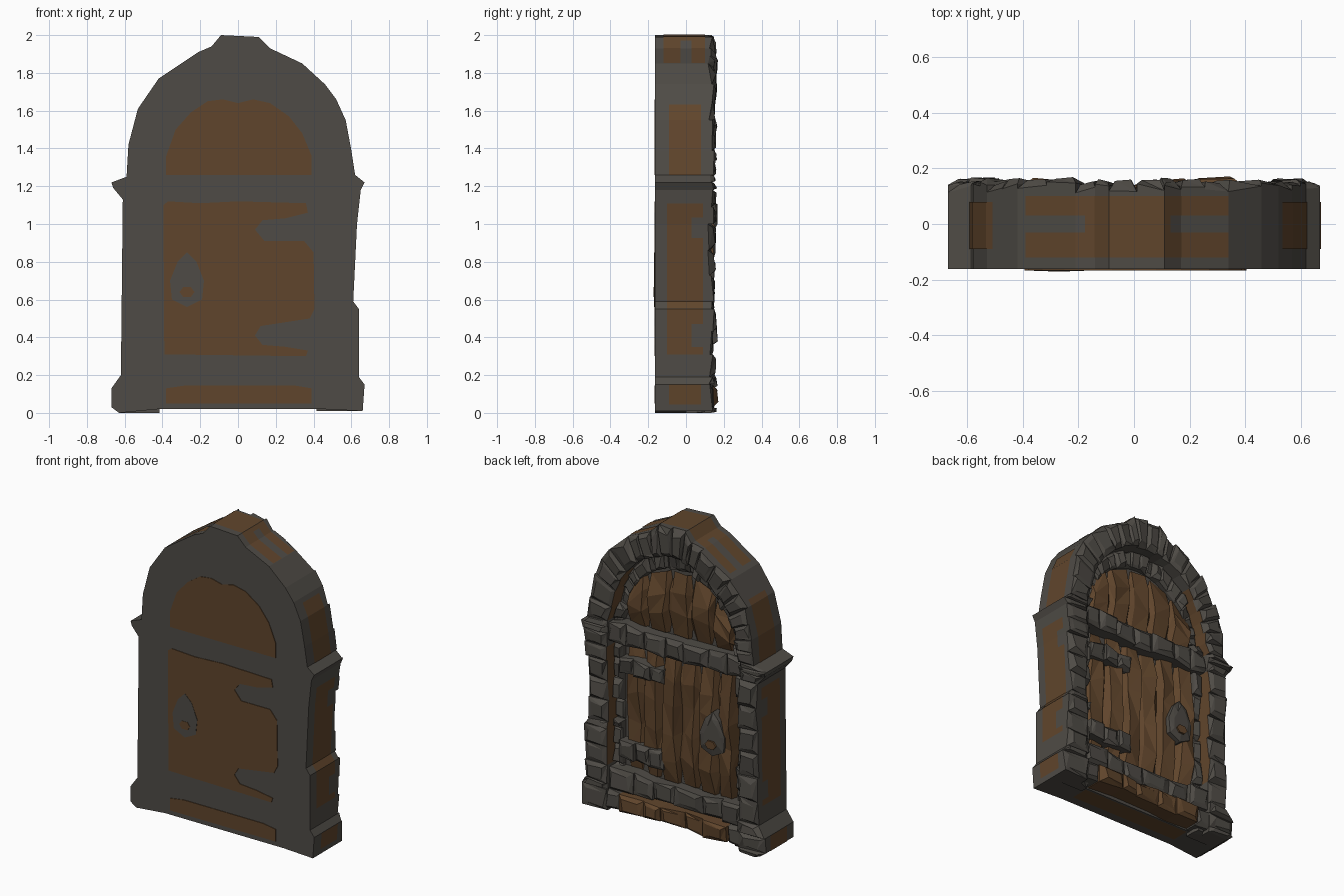
import bpy, bmesh, math, random
from mathutils import Vector

if "Cube" in bpy.data.objects:
    bpy.data.objects.remove(bpy.data.objects["Cube"])

random.seed(7)
R = random.uniform


def material(name, rgb):
    m = bpy.data.materials.new(name)
    m.diffuse_color = (*rgb, 1)
    m.use_nodes = True
    m.node_tree.nodes["Principled BSDF"].inputs["Base Color"].default_value = m.diffuse_color
    return m


STONE = material("dark stone", (0.078, 0.071, 0.061))
WOOD = material("brown wood", (0.118, 0.060, 0.025))
FRONT, FLOOR = -0.165, 0.03


def make(name, verts, faces, idx=None, first=STONE, recalc=True):
    me = bpy.data.meshes.new(name)
    me.from_pydata(verts, [], faces)
    me.materials.append(first)
    me.materials.append(WOOD if first == STONE else STONE)
    if idx:
        for p, i in zip(me.polygons, idx):
            p.material_index = i
    if recalc:
        bm = bmesh.new()
        bm.from_mesh(me)
        bmesh.ops.recalc_face_normals(bm, faces=bm.faces)
        bm.to_mesh(me)
        bm.free()
    ob = bpy.data.objects.new(name, me)
    bpy.context.collection.objects.link(ob)
    return ob


def prism(name, pts, y0, y1, mat):
    n = len(pts)
    v = [(x, y0, z) for x, z in pts] + [(x, y1, z) for x, z in pts]
    f = [list(range(n)), list(range(n, 2 * n))]
    f += [(i, (i + 1) % n, (i + 1) % n + n, i + n) for i in range(n)]
    return make(name, v, f, first=mat)


def rock(name, pts, y1, mat=STONE, rough=0.02, side_wood=None, y0=0.0):
    """Chipped block: prism with a smaller uneven top and a raised middle."""
    n = len(pts)
    cx, cz = sum(p[0] for p in pts) / n, sum(p[1] for p in pts) / n
    v = [(x, y0, z) for x, z in pts]
    v += [(x, y1 - R(0.3, 1.5) * rough, z) for x, z in pts]
    for x, z in pts:
        t = R(0.25, 0.5)
        v.append((x + (cx - x) * t, y1 + R(-0.5, 0.3) * rough, z + (cz - z) * t))
    f, idx = [list(range(n)), list(range(2 * n, 3 * n))], [0, 0]
    for i in range(n):
        j = (i + 1) % n
        f += [(i, j, j + n, i + n), (i + n, j + n, j + 2 * n), (i + n, j + 2 * n, i + 2 * n)]
        idx += [1 if i == side_wood else 0, 0, 0]
    return make(name, v, f, idx, mat)


# Outline of the whole arch, right foot up over the crown to the left foot
outline = [(0.66, 0.01), (0.67, 0.15), (0.64, 0.19), (0.64, 0.55), (0.61, 0.59), (0.63, 1.0),
           (0.65, 1.18), (0.67, 1.22), (0.62, 1.26), (0.60, 1.39), (0.57, 1.55), (0.52, 1.66),
           (0.46, 1.74), (0.34, 1.85), (0.17, 1.93), (0.11, 1.99), (-0.09, 2.0), (-0.14, 1.94),
           (-0.21, 1.91), (-0.42, 1.77), (-0.53, 1.61), (-0.58, 1.42), (-0.59, 1.25),
           (-0.67, 1.22), (-0.66, 1.19), (-0.61, 1.13), (-0.62, 0.2), (-0.67, 0.13),
           (-0.67, 0.03), (-0.63, 0.0)]
prism("arch_body", outline + [(-0.42, 0.02), (0.45, 0.02)], FRONT + 0.002, FLOOR, STONE)


def resample(pts, step):
    out = []
    for a, b in zip(pts, pts[1:]):
        k = max(1, math.ceil(math.dist(a, b) / step))
        out += [(a[0] + (b[0] - a[0]) * i / k, a[1] + (b[1] - a[1]) * i / k) for i in range(k)]
    return out + [pts[-1]]


def inner(p, w, h):
    """Matching point on the inside of the arch."""
    x, z = p
    if z <= 1.26:
        return (math.copysign(w + 0.02, x), z)
    a = math.atan2((z - 1.26) / 0.74, x / 0.62)
    return (w * math.cos(a), 1.26 + h * math.sin(a))


# Frame stones and a lower ring of stones inside them
ring = resample(outline, 0.17)
for i, (a, b) in enumerate(zip(ring, ring[1:])):
    mz = (a[1] + b[1]) / 2
    brown = 2 if (0.3 < mz < 1.1 or 1.26 < mz < 1.75) else None
    jamb = [a, b, inner(b, 0.46, 0.54), inner(a, 0.46, 0.54)]
    rock("frame_stone", jamb, R(0.148, 0.163), rough=0.025, side_wood=brown)
    rock("inner_stone", [inner(a, 0.46, 0.54), inner(b, 0.46, 0.54),
                         inner(b, 0.395, 0.43), inner(a, 0.395, 0.43)], R(0.05, 0.095), rough=0.03)


# Wooden planks, uneven along their length, with grooves between
def planks(name, x0, x1, n, rows, z0, top):
    w = (x1 - x0) / n
    xs, hs = [], []
    for k in range(n):
        h = R(0.075, 0.105)
        xs += [x0 + k * w, x0 + k * w + 0.025, x0 + (k + 1) * w - 0.025]
        hs += [0.045, h + R(-.015, .01), h + R(-.015, .01)]
    xs.append(x1)
    hs.append(0.045)
    hs[0] = hs[-1] = FLOOR - 0.01
    v, f, m = [], [], len(xs)
    for r in range(rows + 1):
        for x, h in zip(xs, hs):
            edge = r in (0, rows)
            z = z0 + (top(x) - z0) * r / rows + (0 if edge else R(-0.03, 0.03))
            y = h - (0.035 if edge else R(-0.012, 0.018))
            v.append((x + R(-0.01, 0.01), y, z))
    for r in range(rows):
        for c in range(m - 1):
            a, b, d, e = r * m + c, r * m + c + 1, (r + 1) * m + c + 1, (r + 1) * m + c
            f += [(a, e, b), (b, e, d)] if (r + c) % 2 else [(a, e, d), (a, d, b)]
    make(name, v, f, first=WOOD, recalc=False)


planks("door_planks", -0.41, 0.41, 6, 5, 0.28, lambda x: 1.13)
planks("arch_panel_planks", -0.40, 0.40, 5, 3, 1.25,
       lambda x: 1.27 + 0.40 * math.sqrt(max(0, 1 - (x / 0.43) ** 2)))


# Rows of blocks: lintel, hinges, sill, step
def block_row(name, x0, x1, z0, z1, n, y, mat=STONE):
    tops = [z1 + R(-0.015, 0.015) for _ in range(n + 1)]
    bots = [z0 + R(-0.01, 0.015) for _ in range(n + 1)]
    xs = [x0 + (x1 - x0) * (i + (R(-0.2, 0.2) if 0 < i < n else 0)) / n for i in range(n + 1)]
    for i in range(n):
        rock(name, [(xs[i], bots[i]), (xs[i + 1], bots[i + 1]), (xs[i + 1], tops[i + 1]),
                    (xs[i], tops[i])], y + R(-0.015, 0.012), mat, 0.02)


block_row("lintel", -0.49, 0.49, 1.12, 1.255, 7, 0.125)
for z in (0.42, 0.97):
    block_row("hinge", 0.10, 0.42, z - 0.055, z + 0.055, 3, 0.115)
block_row("sill", -0.49, 0.49, 0.15, 0.28, 6, 0.125)
block_row("step", -0.39, 0.39, 0.03, 0.145, 5, 0.155, WOOD)
for s in (-1, 1):
    block_row("step_end", min(s * 0.39, s * 0.5), max(s * 0.39, s * 0.5), 0.02, 0.15, 1, 0.15)

# Door pull on the back: drop shape with a wooden centre
drop = [(-0.27, 0.85), (-0.22, 0.80), (-0.18, 0.70), (-0.19, 0.60), (-0.27, 0.56),
        (-0.35, 0.60), (-0.36, 0.70), (-0.32, 0.80)]
dot = [(-0.27 + 0.04 * math.cos(i * math.tau / 6), 0.64 + 0.03 * math.sin(i * math.tau / 6))
       for i in range(6)]
rock("door_pull", drop, 0.125, rough=0.02)
prism("door_pull_centre", dot, 0.1, 0.135, WOOD)

# Painted shapes on the flat front
upper = [(-0.38, 1.26), (-0.38, 1.36), (-0.33, 1.5), (-0.25, 1.59), (-0.16, 1.65), (-0.08, 1.66),
         (0, 1.64), (0.08, 1.66), (0.17, 1.64), (0.27, 1.57), (0.34, 1.48), (0.39, 1.36), (0.39, 1.26)]
main = [(-0.39, 0.31), (-0.395, 1.1), (-0.37, 1.12), (-0.2, 1.11), (0, 1.12), (0.36, 1.11),
        (0.37, 1.06), (0.25, 1.03), (0.13, 1.02), (0.09, 0.97), (0.14, 0.91), (0.35, 0.91),
        (0.40, 0.85), (0.405, 0.55), (0.38, 0.5), (0.25, 0.48), (0.12, 0.46), (0.09, 0.41),
        (0.13, 0.36), (0.25, 0.35), (0.37, 0.33), (0.36, 0.3)]
lower = [(-0.38, 0.05), (-0.38, 0.13), (-0.28, 0.145), (0.3, 0.145), (0.39, 0.13), (0.39, 0.05)]
for name, pts, t, mat in (("front_upper_panel", upper, 2, WOOD), ("front_door_panel", main, 2, WOOD),
                          ("front_step_panel", lower, 2, WOOD), ("front_pull", drop, 4, STONE),
                          ("front_pull_centre", dot, 6, WOOD)):
    prism(name, pts, FRONT - t * 0.001, FRONT + 0.003, mat)


# Painted patches round the outer edge, chosen by height
def patches(x, z):
    if 0.04 < z < 0.14 or 1.26 < z < 1.63:
        return [(-0.09, 0.08)]
    if 0.3 < z < 1.1:
        hinge = 0.91 < z < 1.03 or 0.35 < z < 0.48
        return [(-0.10, 0.03 if hinge else 0.09)]
    if z > 1.78 and -0.39 < x < 0.34:
        return [(-0.12, 0.10)] if -0.17 < x < 0.13 else [(-0.12, -0.03), (0.03, 0.10)]
    return []


v, f = [], []
fine = resample(outline, 0.04)
for a, b in zip(fine, fine[1:]):
    n = Vector((b[1] - a[1], a[0] - b[0])).normalized() * 0.003
    for y0, y1 in patches((a[0] + b[0]) / 2, (a[1] + b[1]) / 2):
        k = len(v)
        v += [(p[0] + n.x, y, p[1] + n.y) for p, y in ((a, y0), (a, y1), (b, y1), (b, y0))]
        f.append((k, k + 1, k + 2, k + 3))
make("edge_patches", v, f, first=WOOD, recalc=False)

# Painted underside
make("underside_patch", [(-0.4, -0.1, 0.017), (-0.4, 0.02, 0.017), (0.4, 0.02, 0.017),
                         (0.4, -0.1, 0.017)], [(0, 1, 2, 3)], first=WOOD, recalc=False)
